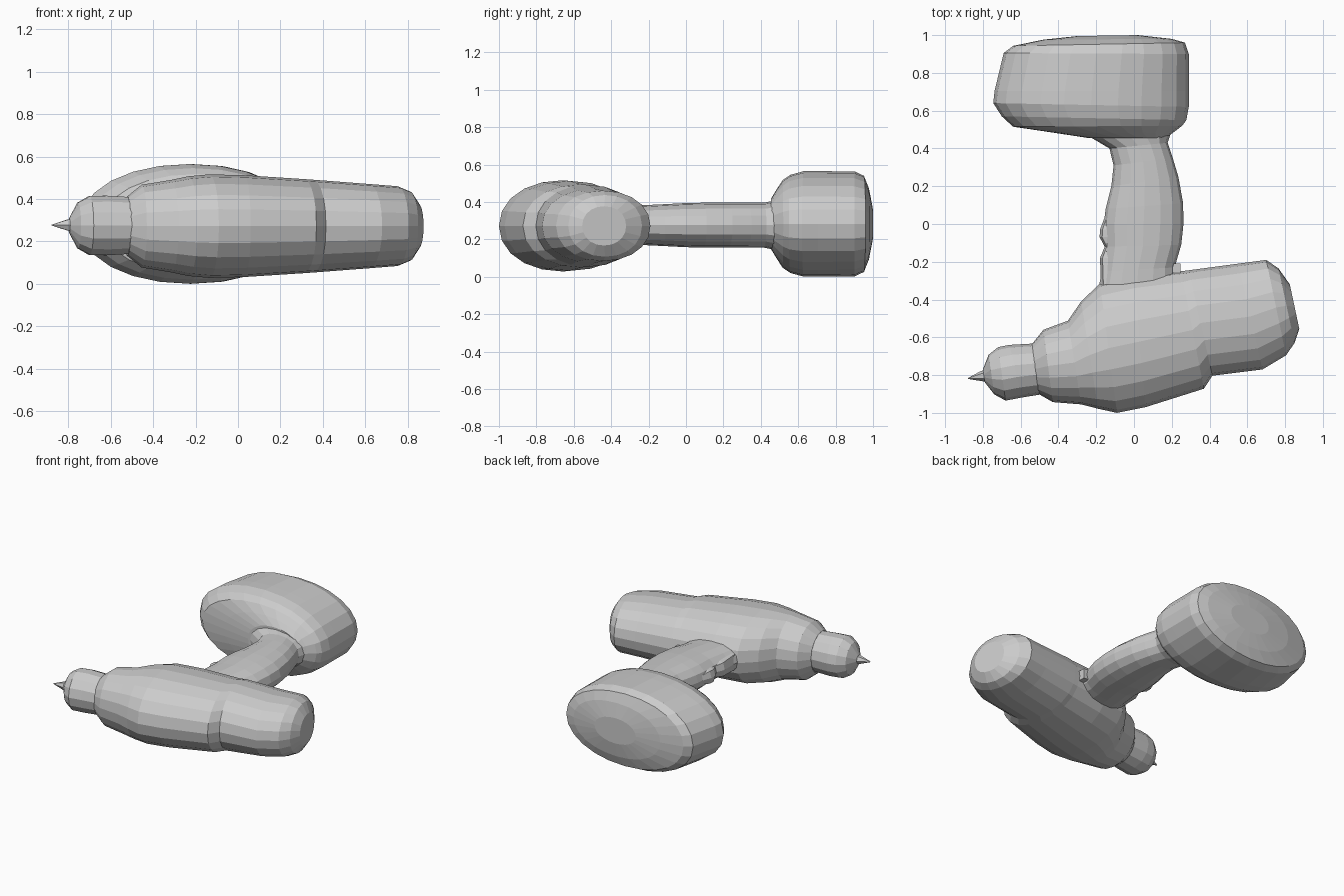
import bpy, bmesh
from math import cos, sin, pi, copysign
from mathutils import Vector


def loft(name, sections, zc, sides=20, power=2.1):
    """Skin oval rings. Each section: x1, y1, x2, y2 (ends of the oval seen from above), half height."""
    bm = bmesh.new()
    rings = []
    for x1, y1, x2, y2, hz in sections:
        a, b = Vector((x1, y1, zc)), Vector((x2, y2, zc))
        mid, half = (a + b) / 2, (b - a) / 2
        ring = []
        for i in range(sides):
            t = 2 * pi * i / sides
            c, s = [copysign(abs(v) ** (2 / power), v) for v in (cos(t), sin(t))]
            ring.append(bm.verts.new(mid + half * c + Vector((0, 0, hz * s))))
        rings.append(ring)
    for r0, r1 in zip(rings, rings[1:]):
        for i in range(sides):
            j = (i + 1) % sides
            bm.faces.new((r0[i], r0[j], r1[j], r1[i]))
    bm.faces.new(rings[0])
    bm.faces.new(rings[-1])
    bmesh.ops.recalc_face_normals(bm, faces=bm.faces)
    mesh = bpy.data.meshes.new(name)
    bm.to_mesh(mesh)
    bm.free()
    obj = bpy.data.objects.new(name, mesh)
    bpy.context.collection.objects.link(obj)
    return obj


# motor housing, from the nose to the rounded rear, with a step near the back
loft("motor_housing", [
    (-0.54, -0.635, -0.505, -0.900, 0.140),
    (-0.48, -0.560, -0.430, -0.943, 0.195),
    (-0.35, -0.512, -0.280, -0.955, 0.218),
    (-0.28, -0.410, -0.190, -0.978, 0.235),
    (-0.18, -0.315, -0.090, -1.000, 0.244),
    (0.00, -0.275, 0.060, -0.970, 0.240),
    (0.25, -0.250, 0.370, -0.872, 0.222),
    (0.29, -0.245, 0.415, -0.803, 0.219),
    (0.55, -0.210, 0.680, -0.770, 0.199),
    (0.70, -0.190, 0.805, -0.695, 0.188),
    (0.765, -0.235, 0.850, -0.630, 0.165),
    (0.825, -0.320, 0.875, -0.555, 0.105),
], 0.272)

# chuck and pointed bit
loft("chuck", [
    (-0.52, -0.632, -0.490, -0.902, 0.137),
    (-0.66, -0.640, -0.590, -0.918, 0.144),
    (-0.72, -0.652, -0.680, -0.935, 0.142),
    (-0.77, -0.692, -0.740, -0.902, 0.110),
    (-0.80, -0.770, -0.790, -0.838, 0.036),
], 0.275, sides=14, power=2)
loft("bit_tip", [
    (-0.78, -0.770, -0.775, -0.832, 0.035),
    (-0.81, -0.778, -0.800, -0.833, 0.029),
    (-0.88, -0.816, -0.879, -0.820, 0.002),
], 0.277, sides=6, power=2)

# curved grip
loft("grip", [
    (-0.20, -0.400, 0.220, -0.400, 0.100),
    (-0.17, -0.250, 0.215, -0.230, 0.106),
    (-0.155, -0.120, 0.250, -0.110, 0.112),
    (-0.160, 0.000, 0.262, 0.000, 0.118),
    (-0.150, 0.080, 0.260, 0.110, 0.120),
    (-0.120, 0.200, 0.235, 0.250, 0.120),
    (-0.108, 0.310, 0.205, 0.350, 0.120),
    (-0.130, 0.400, 0.178, 0.430, 0.120),
    (-0.240, 0.465, 0.190, 0.465, 0.130),
    (-0.300, 0.520, 0.200, 0.520, 0.150),
], 0.276, sides=16, power=2.2)

# trigger and small switch where the grip meets the housing
loft("trigger", [
    (-0.175, -0.320, -0.050, -0.320, 0.070),
    (-0.180, -0.180, -0.050, -0.180, 0.060),
    (-0.155, -0.120, -0.050, -0.120, 0.050),
    (-0.182, -0.070, -0.050, -0.070, 0.055),
    (-0.180, -0.030, -0.050, -0.030, 0.055),
    (-0.150, 0.050, -0.050, 0.050, 0.035),
], 0.276, sides=8, power=3)
bpy.ops.mesh.primitive_cube_add(size=1, location=(0.215, -0.235, 0.276))
switch = bpy.context.object
switch.name = "rear_switch"
switch.scale = (0.06, 0.05, 0.07)

# battery pack with an oval plan and rounded rims
loft("battery", [
    (-0.24, 0.455, 0.170, 0.455, 0.135),
    (-0.45, 0.487, 0.205, 0.482, 0.185),
    (-0.64, 0.515, 0.255, 0.520, 0.235),
    (-0.70, 0.570, 0.277, 0.550, 0.263),
    (-0.745, 0.640, 0.290, 0.620, 0.282),
    (-0.738, 0.705, 0.290, 0.705, 0.2825),
    (-0.69, 0.905, 0.290, 0.900, 0.280),
    (-0.64, 0.943, 0.270, 0.960, 0.257),
    (-0.48, 0.976, 0.200, 0.980, 0.190),
    (-0.30, 0.995, 0.020, 1.000, 0.090),
], 0.2825, sides=24)
